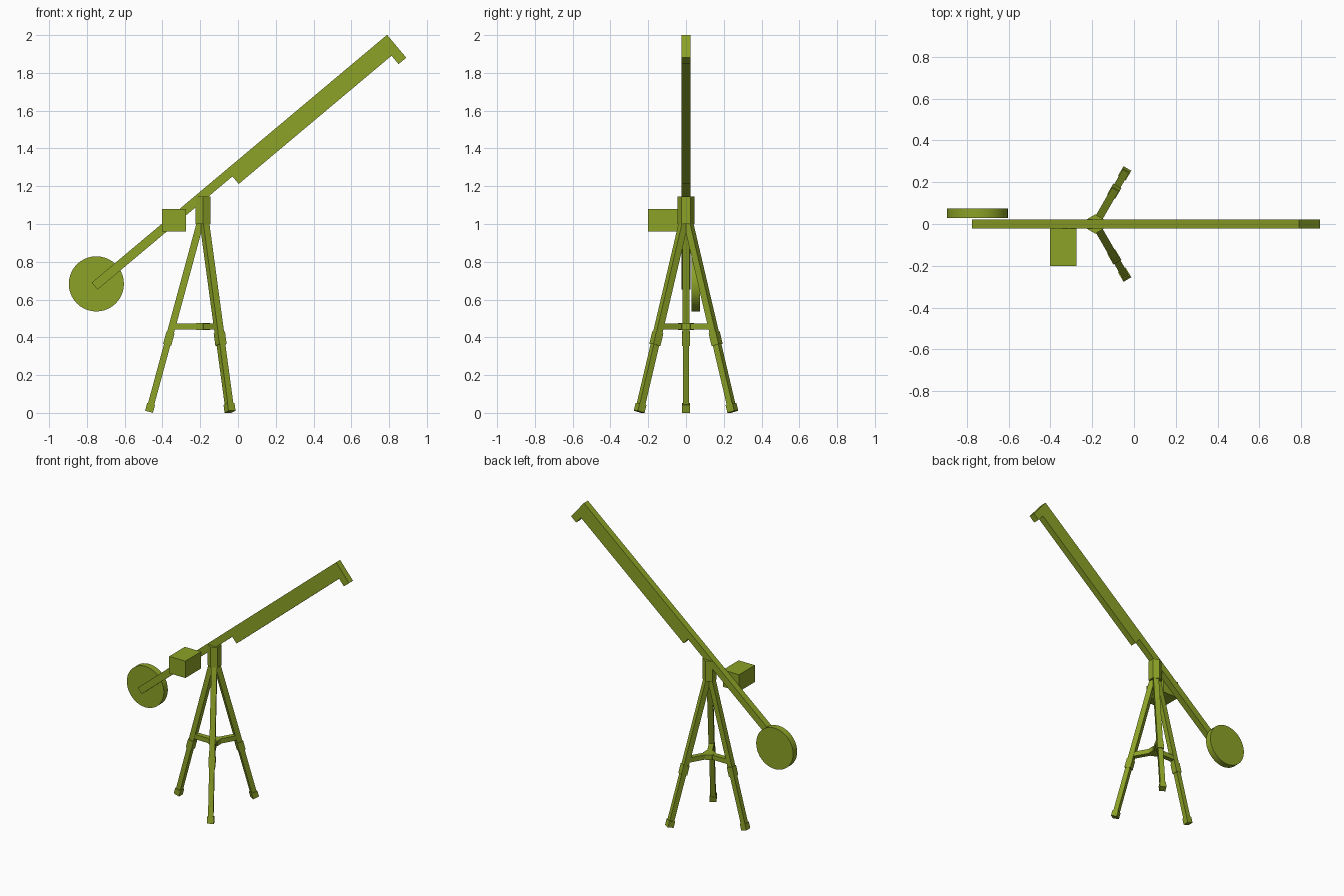
import bpy, bmesh
from math import radians, sin, cos, pi
from mathutils import Matrix, Vector

if "Cube" in bpy.data.objects:
    bpy.data.objects.remove(bpy.data.objects["Cube"])

mat = bpy.data.materials.new("olive_paint")
mat.diffuse_color = (0.26, 0.36, 0.02, 1)
mat.use_nodes = True
mat.node_tree.nodes["Principled BSDF"].inputs["Base Color"].default_value = mat.diffuse_color
CX = -0.185  # tripod axis


def finish(name, bm):
    bmesh.ops.recalc_face_normals(bm, faces=bm.faces)
    me = bpy.data.meshes.new(name)
    bm.to_mesh(me)
    bm.free()
    ob = bpy.data.objects.new(name, me)
    me.materials.append(mat)
    bpy.context.collection.objects.link(ob)
    return ob


def prism(name, pts, axis, lo, hi):
    """Extrude a closed outline along y (xz outline) or z (xy outline)."""
    bm = bmesh.new()
    place = (lambda p: (p[0], lo, p[1])) if axis == 'y' else (lambda p: (p[0], p[1], lo))
    face = bm.faces.new([bm.verts.new(place(p)) for p in pts])
    new = bmesh.ops.extrude_face_region(bm, geom=[face])['geom']
    step = Vector((0, hi - lo, 0)) if axis == 'y' else Vector((0, 0, hi - lo))
    bmesh.ops.translate(bm, vec=step, verts=[g for g in new if isinstance(g, bmesh.types.BMVert)])
    return finish(name, bm)


def ring(cx, cy, r, n, start=0):
    return [(cx + r * cos(start + 2 * pi * i / n), cy + r * sin(start + 2 * pi * i / n))
            for i in range(n)]


def bar(name, a, b, width, turn):
    """Square bar between two (radius, z) points, turned about the tripod axis."""
    a, b = Vector((a[0], 0, a[1])), Vector((b[0], 0, b[1]))
    d = (b - a).normalized()
    y = Vector((0, 1, 0))
    x = y.cross(d)
    rot = Matrix((x, y, d)).transposed().to_4x4()
    size = Matrix.Diagonal((width, width, (b - a).length, 1))
    bm = bmesh.new()
    bmesh.ops.create_cube(bm, size=1, matrix=Matrix.Translation((CX, 0, 0))
                          @ Matrix.Rotation(turn, 4, 'Z')
                          @ Matrix.Translation((a + b) / 2) @ rot @ size)
    return finish(name, bm)


# Boom: side profile along a 40 degree slope, with deep upper section and end hook
c, s = cos(radians(40)), sin(radians(40))
profile = [(-0.15, 1.026), (1.891, 1.026), (1.891, 0.868), (1.838, 0.868),
           (1.838, 0.926), (0.782, 0.926), (0.782, 0.978), (-0.15, 0.978)]
prism("boom", [(u * c - v * s, u * s + v * c) for u, v in profile], 'y', -0.0225, 0.0225)

# Counterweight disc and control box on either side of the boom
disc = prism("counterweight", ring(-0.75, 0.683, 0.146, 40), 'y', 0.028, 0.073)
for p in disc.data.polygons:
    p.use_smooth = len(p.vertices) == 4
for e in disc.data.edges:
    va, vb = (disc.data.vertices[i].co for i in e.vertices)
    e.use_edge_sharp = abs(va.y - vb.y) < 1e-4
prism("control_box", [(-0.403, 0.96), (-0.275, 0.96), (-0.275, 1.08), (-0.403, 1.08)],
      'y', -0.2, -0.0225)

# Tripod head and brace hub
prism("tripod_head", ring(CX, 0, 0.046, 6, pi / 2), 'z', 1.0, 1.145)
prism("brace_hub", ring(CX, 0, 0.042, 6, pi / 2), 'z', 0.44, 0.475)

# Three legs with collars, feet and braces
TOP, END = Vector((0.014, 1.01)), Vector((0.286, 0.006))


def on_leg(z):
    return TOP.lerp(END, (TOP.y - z) / (TOP.y - END.y))


for i, turn in enumerate((60, 180, 300), 1):
    t = radians(turn)
    bar(f"upper_leg_{i}", on_leg(1.01), on_leg(0.42), 0.037, t)
    bar(f"leg_collar_{i}", on_leg(0.425), on_leg(0.36), 0.044, t)
    bar(f"lower_leg_{i}", on_leg(0.37), on_leg(0.03), 0.034, t)
    bar(f"foot_{i}", on_leg(0.048), on_leg(0.006), 0.043, t)
    bar(f"brace_{i}", (0.02, 0.4575), (on_leg(0.4575).x, 0.4575), 0.034, t)
